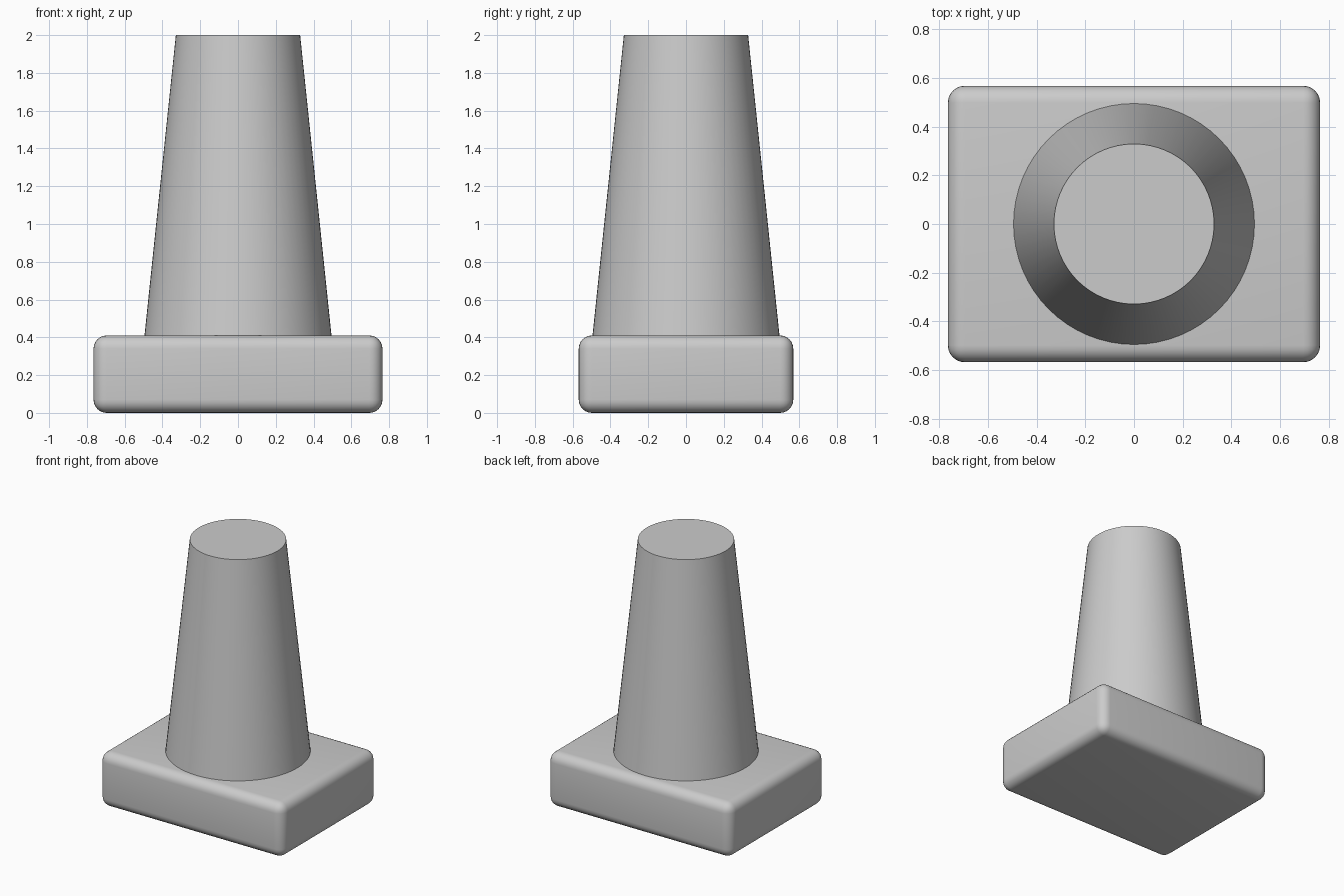
import bpy
import math

default_cube = bpy.data.objects.get("Cube")
if default_cube:
    bpy.data.objects.remove(default_cube, do_unlink=True)

BASE_SIZE = (1.53, 1.136, 0.41)
BASE_TOP = BASE_SIZE[2]
TOTAL_HEIGHT = 2.0
LOWER_RADIUS, UPPER_RADIUS = 0.495, 0.329

# Plain grey shared by both parts
grey = bpy.data.materials.new("plain_grey")
grey.use_nodes = True
colour = (0.6, 0.6, 0.6, 1)
grey.diffuse_color = colour
grey.node_tree.nodes["Principled BSDF"].inputs["Base Color"].default_value = colour


def finish(obj, name):
    obj.name = name
    obj.data.materials.append(grey)
    bpy.ops.object.shade_smooth_by_angle(angle=math.radians(35))


# Rounded rectangular base slab
bpy.ops.mesh.primitive_cube_add(size=1, location=(0, 0, BASE_TOP / 2))
base = bpy.context.object
base.scale = BASE_SIZE
bpy.ops.object.transform_apply(location=False, rotation=False, scale=True)
bevel = base.modifiers.new("rounded_edges", 'BEVEL')
bevel.width = 0.07
bevel.segments = 6
bpy.ops.object.modifier_apply(modifier=bevel.name)
finish(base, "base")

# Tapered round column, closed by a flat top
height = TOTAL_HEIGHT - BASE_TOP
bpy.ops.mesh.primitive_cone_add(
    vertices=64, radius1=LOWER_RADIUS, radius2=UPPER_RADIUS, depth=height,
    location=(0, 0, BASE_TOP + height / 2))
finish(bpy.context.object, "tapered_column")
